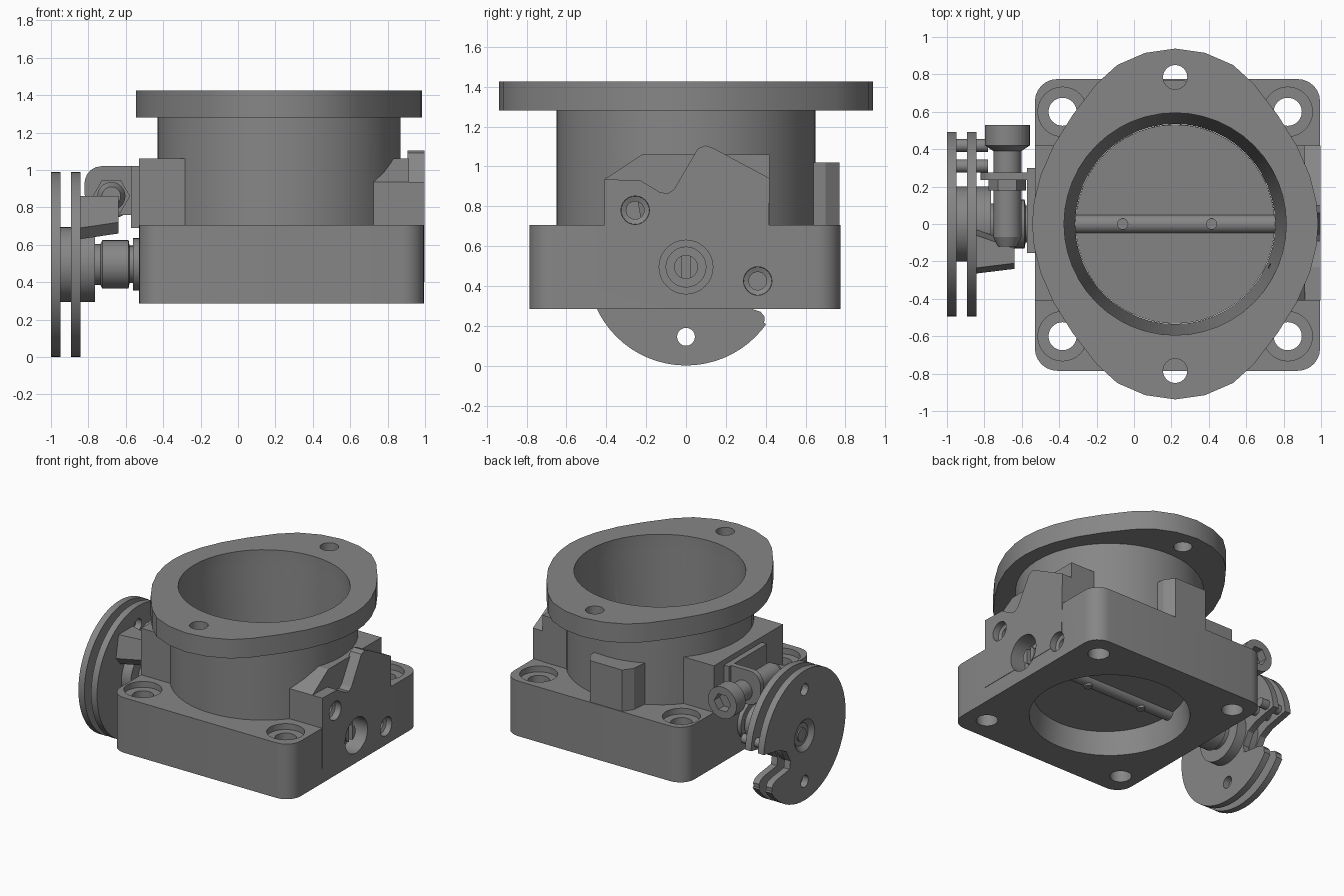
import bpy, bmesh
from math import sin, cos, pi, radians
from mathutils import Vector

old = bpy.data.objects.get("Cube")
if old:
    bpy.data.objects.remove(old)

metal = bpy.data.materials.new("cast grey metal")
metal.use_nodes = True
GREY = (0.24, 0.24, 0.24, 1)
metal.diffuse_color = GREY
metal.node_tree.nodes["Principled BSDF"].inputs["Base Color"].default_value = GREY

CX = 0.22      # bore centre
SZ = 0.495     # shaft height
ORDER = {"x": (2, 0, 1), "y": (0, 2, 1), "z": (0, 1, 2)}


def place(u, v, t, axis):
    """Map a section point (u, v) at depth t to 3D along an axis."""
    p = (u, v, t)
    return Vector([p[i] for i in ORDER[axis]])


def loft(name, rings):
    """Closed solid through rings of equal point count."""
    bm = bmesh.new()
    rows = [[bm.verts.new(p) for p in ring] for ring in rings]
    n = len(rows[0])
    for a, b in zip(rows, rows[1:]):
        for i in range(n):
            bm.faces.new((a[i], a[(i + 1) % n], b[(i + 1) % n], b[i]))
    bm.faces.new(rows[0])
    bm.faces.new(rows[-1])
    bmesh.ops.recalc_face_normals(bm, faces=bm.faces)
    mesh = bpy.data.meshes.new(name)
    bm.to_mesh(mesh)
    bm.free()
    mesh.materials.append(metal)
    ob = bpy.data.objects.new(name, mesh)
    bpy.context.collection.objects.link(ob)
    return ob


def prism(name, pts, axis, a, b):
    return loft(name, [[place(u, v, t, axis) for u, v in pts] for t in (a, b)])


def box(name, x0, x1, y0, y1, z0, z1):
    return prism(name, [(x0, y0), (x1, y0), (x1, y1), (x0, y1)], "z", z0, z1)


def arc(u, v, r, a0, a1, n):
    return [(u + r * cos(radians(a0 + (a1 - a0) * i / n)),
             v + r * sin(radians(a0 + (a1 - a0) * i / n))) for i in range(n + 1)]


def lathe(name, u, v, axis, profile, n=32):
    """Solid of revolution; profile is (radius, depth) pairs."""
    return loft(name, [[place(*p, t, axis) for p in arc(u, v, r, 0, 360 - 360 / n, n - 1)]
                       for r, t in profile])


def rod(name, u, v, axis, r, a, b, n=32):
    return lathe(name, u, v, axis, [(r, a), (r, b)], n)


def combine(target, others, op):
    for o in others:
        m = target.modifiers.new("bool", "BOOLEAN")
        m.operation, m.object, m.solver = op, o, "EXACT"
        bpy.context.view_layer.objects.active = target
        bpy.ops.object.modifier_apply(modifier=m.name)
        bpy.data.objects.remove(o)
    return target


def cut(target, *tools):
    return combine(target, tools, "DIFFERENCE")


def fuse(target, *parts):
    return combine(target, parts, "UNION")


# Square mounting base with rounded corners
X0, X1, Y0, Y1, R = -0.53, 0.995, -0.785, 0.775, 0.12
outline = (arc(X1 - R, Y1 - R, R, 0, 90, 6) + arc(X0 + R, Y1 - R, R, 90, 180, 6)
           + arc(X0 + R, Y0 + R, R, 180, 270, 6) + arc(X1 - R, Y0 + R, R, 270, 360, 6))
body = prism("throttle_body", outline, "z", 0.285, 0.705)

# Neck, side blocks and rear boss
neck = rod("neck", CX, 0, "z", 0.65, 0.5, 1.3, 48)
left_block = box("left_block", X0, 0.1, -0.41, 0.42, 0.5, 1.06)
right_block = prism("right_block", [(-0.41, 0.5), (0.42, 0.5), (0.42, 1.06),
                                    (-0.22, 1.06), (-0.41, 0.935)], "x", 0.3, 0.915)
sensor_pad = prism("sensor_pad", [(-0.41, 0.4), (0.41, 0.4), (0.42, 0.94), (0.14, 1.09),
                                  (0.1, 1.105), (0.06, 1.09), (-0.06, 0.885), (-0.09, 0.865),
                                  (-0.13, 0.87), (-0.23, 0.93), (-0.41, 0.935)],
                   "x", 0.905, 0.998)
rear_boss = prism("rear_boss", [(-0.08, 0.4), (0.35, 0.4), (0.32, 0.7), (0.27, 0.77),
                                (0.0, 0.77), (-0.05, 0.7)], "z", 0.5, 1.02)

# Top flange with a pointed oval outline
quarter = [(0.765, 0), (0.755, 0.12), (0.72, 0.26), (0.65, 0.42), (0.55, 0.58),
           (0.42, 0.75), (0.31, 0.85), (0.16, 0.915), (0, 0.938)]
half = quarter + [(-x, y) for x, y in quarter[-2::-1]]
oval = half + [(x, -y) for x, y in half[-2:0:-1]]
flange = prism("flange", [(CX + x, y) for x, y in oval], "z", 1.28, 1.425)
fuse(body, neck, left_block, right_block, sensor_pad, rear_boss, flange)

# Bore, bolt holes and counterbores
cut(body, lathe("bore", CX, 0, "z", [(0.56, 0.2), (0.556, 0.285), (0.535, 0.44),
                                     (0.535, 0.56), (0.593, 1.3), (0.595, 1.5)], 48))
for sx in (-1, 1):
    for sy in (-1, 1):
        u, v = CX + sx * 0.602, sy * 0.6
        cut(body, rod("bolt_hole", u, v, "z", 0.075, 0.2, 0.8),
            rod("counterbore", u, v, "z", 0.132, 0.66, 0.9))
for sy in (-1, 1):
    cut(body, rod("flange_hole", CX, sy * 0.785, "z", 0.065, 1.2, 1.5, 24))

# Sensor holes and shaft opening in the right face
for y, z in ((-0.255, 0.78), (0.36, 0.425)):
    cut(body, lathe("screw_hole", y, z, "x",
                    [(0.045, 0.72), (0.045, 0.94), (0.07, 0.95), (0.075, 1.1)], 24))
cut(body, rod("shaft_opening", 0, SZ, "x", 0.135, 0.87, 1.1))
cut(body, rod("shaft_bore", 0, SZ, "x", 0.1, 0.82, 0.9))

# Throttle shaft, with a slotted right end
shaft = fuse(rod("throttle_shaft", 0, SZ, "x", 0.05, -0.98, 0.85),
             rod("shaft_end", 0, SZ, "x", 0.06, 0.8, 0.95))
cut(shaft, box("slot", 0.9, 1, -0.02, 0.02, 0.4, 0.6))

# Butterfly plate and its screws
plate = lathe("butterfly_plate", 0, 0, "z", [(0.533, -0.012), (0.533, 0.012)], 48)
plate.location = (CX, 0, SZ)
plate.rotation_euler = (radians(3), 0, 0)
for x in (-0.06, 0.415):
    rod("plate_screw", x, 0, "z", 0.03, SZ - 0.06, SZ + 0.06, 16)

# Shaft collar and return spring sleeve on the left
lathe("shaft_collar", 0, SZ, "x", [(0.14, -0.5), (0.14, -0.562)])
lathe("spring_sleeve", 0, SZ, "x", [(0.1, -0.55), (0.1, -0.58), (0.13, -0.585), (0.13, -0.725),
                                    (0.11, -0.735), (0.11, -0.77)])

# Cable wheel: two notched discs on a hub
notch = [(0.6, SZ + 0.06), (0.3, SZ), (0.22, SZ - 0.04), (0.17, SZ - 0.13), (0.18, SZ - 0.19),
         (0.33, SZ - 0.21), (0.375, SZ - 0.225), (0.395, SZ - 0.25), (0.392, SZ - 0.28),
         (0.6, SZ - 0.4)]
for i, (a, b) in enumerate(((-1.0, -0.95), (-0.893, -0.843))):
    disc = rod(("outer", "inner")[i] + "_wheel_disc", 0, SZ, "x", 0.494, a, b, 64)
    cut(disc, prism("notch", notch, "x", a - 0.1, b + 0.1))
    for dz in (-0.35, 0.35):
        cut(disc, rod("disc_hole", 0, SZ + dz, "x", 0.045, a - 0.1, b + 0.1, 20))
    if i == 0:
        cut(disc, lathe("dish", 0, SZ, "x", [(0.12, -1.05), (0.12, -1.0), (0.085, -0.97)]))
hub = rod("wheel_hub", 0, SZ, "x", 0.2, -0.96, -0.765)
for y in (0.31, 0.42):
    rod("cable_pin", y, SZ + 0.08, "x", 0.035, -0.95, -0.78, 16)

# Stop lug tapering away from the wheel
loft("stop_lug", [[(x, y0, z0 + 0.06), (x, y0 + 0.05, z0), (x, y1 - 0.05, z0),
                   (x, y1, z0 + 0.06), (x, y1 - 0.03, 0.86), (x, y0 + 0.03, 0.86)]
                  for x, y0, y1, z0 in ((-0.845, -0.265, -0.03, 0.63),
                                        (-0.64, -0.24, -0.1, 0.66))])

# Idle screw bracket on the body
box("bracket_pad", -0.573, -0.5, -0.155, 0.3, 0.69, 1.02)
prism("bracket_plate", [(-0.53, 0.76), (-0.7, 0.76)] + arc(-0.71, 0.87, 0.11, 260, 180, 4)
      + [(-0.82, 0.93)] + arc(-0.73, 0.93, 0.09, 170, 90, 4) + [(-0.53, 1.02)], "y", 0.235, 0.275)

# Idle adjusting screw with a hex socket head
SX, SCZ = -0.677, 0.86
screw = lathe("idle_screw", SX, SCZ, "y", [
    (0.05, -0.12), (0.075, -0.07), (0.075, 0.39), (0.12, 0.42), (0.12, 0.53)])
cut(screw, rod("hex_socket", SX, SCZ, "y", 0.07, 0.46, 0.6, 6))
rod("lock_nut", SX, SCZ, "y", 0.1, 0.18, 0.235, 6)

# Smooth the rounded surfaces, keep edges sharp
bpy.ops.object.select_all(action="DESELECT")
for ob in bpy.context.scene.objects:
    if ob.type == "MESH":
        ob.select_set(True)
        bpy.context.view_layer.objects.active = ob
bpy.ops.object.shade_smooth_by_angle(angle=radians(25))
